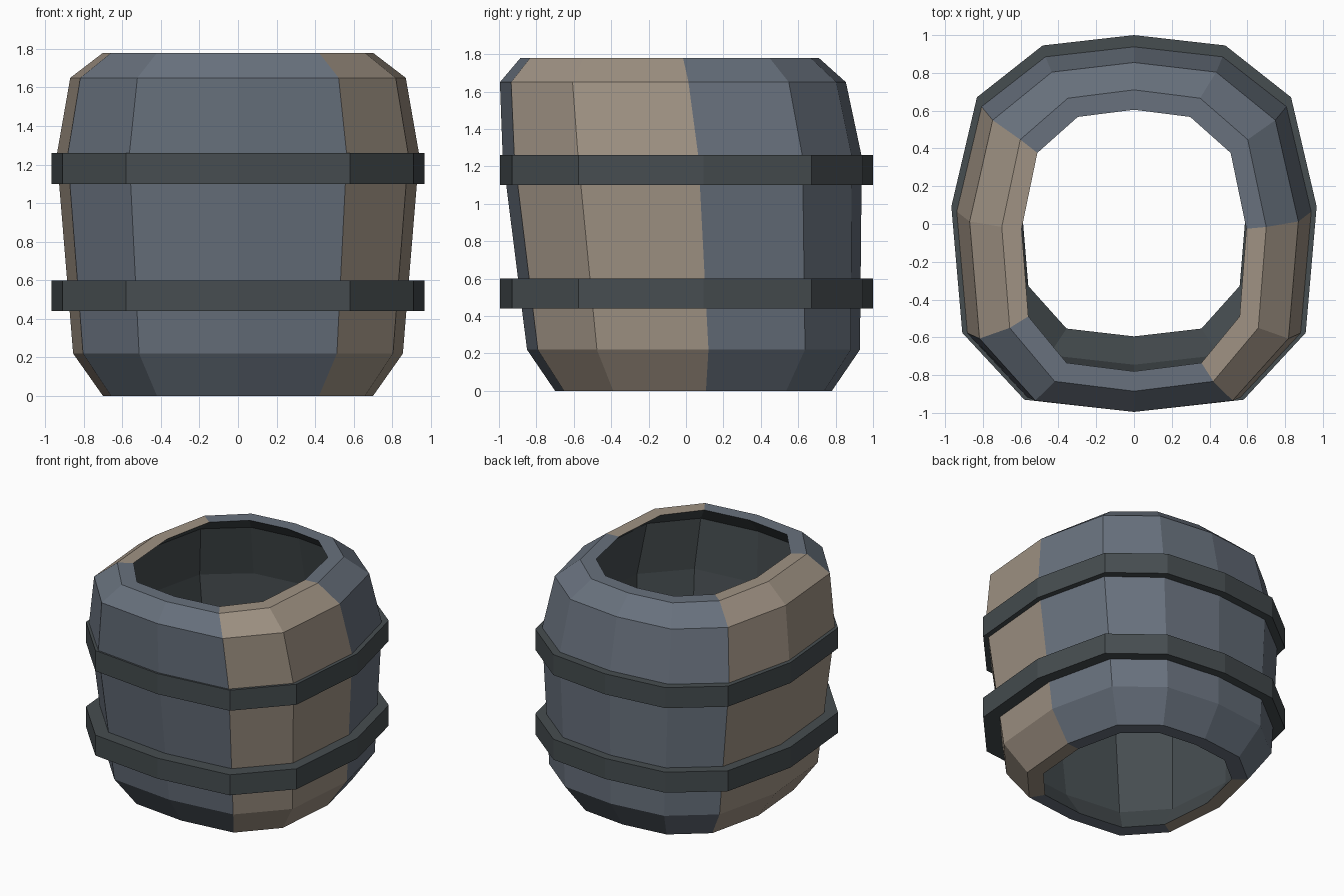
import bpy

cube = bpy.data.objects.get("Cube")
if cube:
    bpy.data.objects.remove(cube, do_unlink=True)


def material(name, color):
    mat = bpy.data.materials.new(name)
    mat.use_nodes = True
    mat.diffuse_color = (*color, 1)
    bsdf = next(n for n in mat.node_tree.nodes if n.type == 'BSDF_PRINCIPLED')
    bsdf.inputs["Base Color"].default_value = (*color, 1)
    bsdf.inputs["Roughness"].default_value = 0.9
    return mat


slate = material("slate blue", (0.138, 0.165, 0.205))
beige = material("warm beige", (0.35, 0.29, 0.23))
iron = material("dark iron", (0.061, 0.074, 0.08))

# Twelve-sided rounded outline, one half from front to back, then mirrored
half = [(0, -1), (0.6, -0.935), (0.94, -0.58), (1, 0.09),
        (0.86, 0.67), (0.5, 0.945), (0, 1)]
outline = half + [(-x, y) for x, y in half[-2:0:-1]]
SIDES = len(outline)


def ring(z, front, back, width, inset=0.0):
    """Outline fitted between front and back at height z."""
    centre, depth = (front + back) / 2, (back - front) / 2 - inset
    return [(x * (width - inset), centre + y * depth, z) for x, y in outline]


def closed_sweep(name, rings, materials, pick):
    """Skin a closed loop of rings; pick(ring, side) gives the material slot."""
    verts = [v for r in rings for v in r]
    faces, slots = [], []
    for r in range(len(rings)):
        above = (r + 1) % len(rings)
        for s in range(SIDES):
            nxt = (s + 1) % SIDES
            faces.append((r * SIDES + s, r * SIDES + nxt,
                          above * SIDES + nxt, above * SIDES + s))
            slots.append(pick(r, s))
    mesh = bpy.data.meshes.new(name)
    mesh.from_pydata(verts, [], faces)
    for mat in materials:
        mesh.materials.append(mat)
    for poly, slot in zip(mesh.polygons, slots):
        poly.material_index = slot
    mesh.update()
    obj = bpy.data.objects.new(name, mesh)
    bpy.context.collection.objects.link(obj)
    return obj


# Hollow body: height, front, back, half width
profile = [(0, -0.70, 0.78, 0.70), (0.22, -0.85, 0.93, 0.855),
           (1.25, -0.98, 0.94, 0.94), (1.65, -0.995, 0.855, 0.87),
           (1.78, -0.885, 0.71, 0.70)]
outer = [ring(*p) for p in profile]
inner = [ring(*p, inset=0.105) for p in reversed(profile)]
BEIGE_SIDES = {1, 2, 8, 9}
TOP_RIM = len(profile) - 1
BOTTOM_RIM = 2 * len(profile) - 1


def body_slot(r, s):
    if TOP_RIM < r < BOTTOM_RIM:
        return 2  # lining
    return 1 if s in BEIGE_SIDES else 0


closed_sweep("barrel_body", outer + inner, [slate, beige, iron], body_slot)

# Two hoops, seated in the wall
for name, low, high, inset in (("lower_hoop", 0.44, 0.60, 0.14),
                               ("upper_hoop", 1.10, 1.26, 0.09)):
    size = (-0.995, 1.0, 0.967)
    closed_sweep(name, [ring(low, *size), ring(high, *size),
                        ring(high, *size, inset=inset),
                        ring(low, *size, inset=inset)],
                 [iron], lambda r, s: 0)
